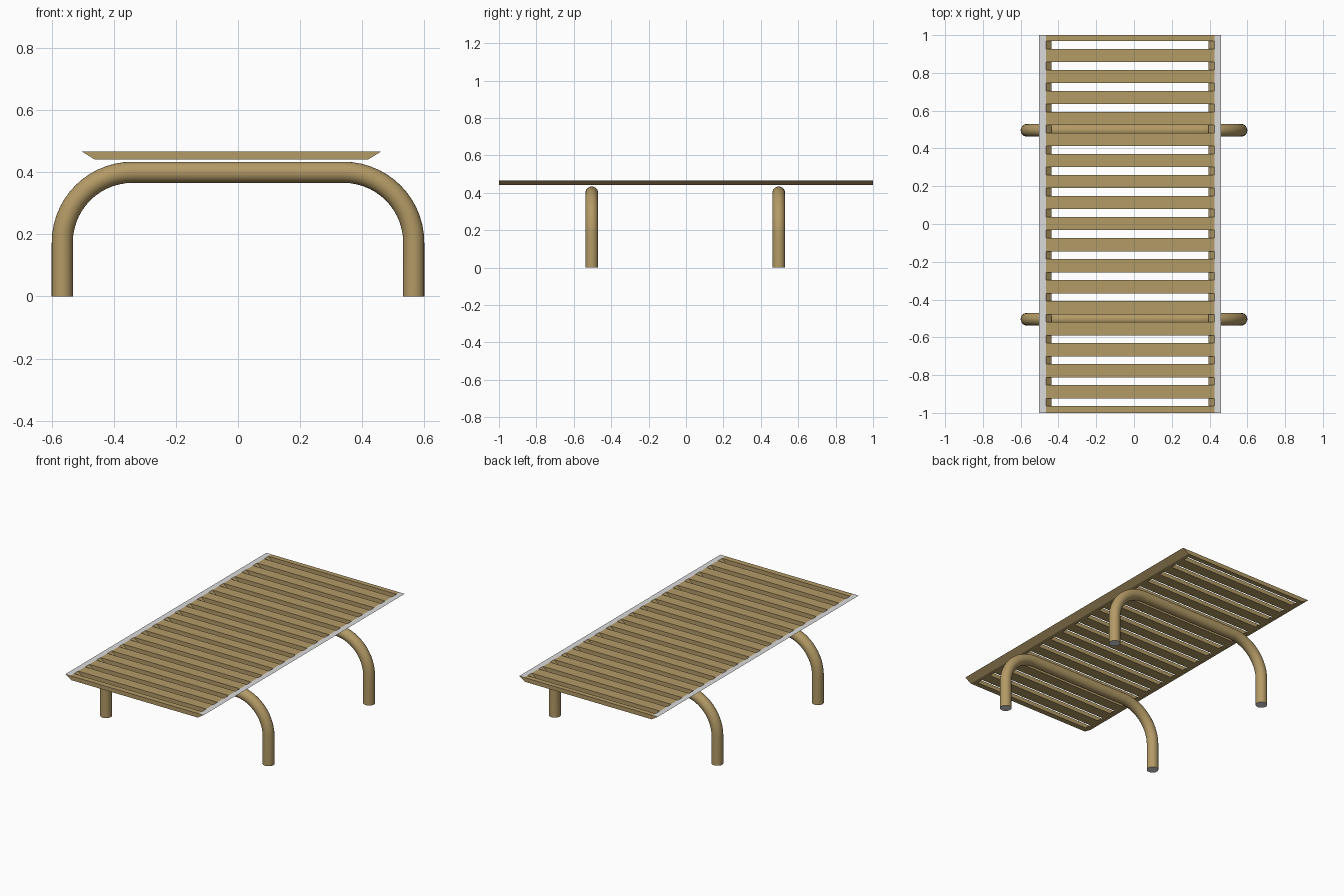
import bpy, bmesh, math
from mathutils import Vector

if "Cube" in bpy.data.objects:
    bpy.data.objects.remove(bpy.data.objects["Cube"])


def mat(name, rgb):
    m = bpy.data.materials.new(name)
    m.diffuse_color = (*[(c / 255) ** 2.2 for c in rgb], 1)
    m.use_nodes = True
    m.node_tree.nodes["Principled BSDF"].inputs["Base Color"].default_value = m.diffuse_color
    return m


wood = mat("warm wood", (178, 153, 102))
grey = mat("light grey", (218, 218, 218))

TOP, BOTTOM, CX = 0.467, 0.441, -0.021


def finish(bm, name):
    bmesh.ops.recalc_face_normals(bm, faces=bm.faces)
    me = bpy.data.meshes.new(name)
    bm.to_mesh(me)
    bm.free()
    me.materials.append(wood)
    me.materials.append(grey)
    ob = bpy.data.objects.new(name, me)
    bpy.context.collection.objects.link(ob)
    return ob


def prism(bm, profile, y0, y1):
    """Extrude an xz profile along y."""
    a = [bm.verts.new((x, y0, z)) for x, z in profile]
    b = [bm.verts.new((x, y1, z)) for x, z in profile]
    n = len(a)
    bm.faces.new(a)
    bm.faces.new(b[::-1])
    return [bm.faces.new((a[i], a[(i + 1) % n], b[(i + 1) % n], b[i])) for i in range(n)]


# Slanted side rails with a grey top face
for side, label in ((-1, "left"), (1, "right")):
    bm = bmesh.new()
    prof = [(CX + side * x, z) for x, z in
            ((0.482, TOP), (0.446, TOP), (0.416, BOTTOM), (0.440, BOTTOM))]
    faces = prism(bm, prof, -1, 1)
    faces[0].material_index = 1
    finish(bm, label + "_rail")

# Slats across the seat, the end ones cut off at the bench ends
PITCH, WIDTH, FIRST = 0.1113, 0.070, -1.0
bm = bmesh.new()
slat = [(CX - 0.446, TOP), (CX + 0.446, TOP), (CX + 0.416, BOTTOM), (CX - 0.416, BOTTOM)]
for i in range(19):
    y = 0.002 + (i - 9) * PITCH
    prism(bm, slat, max(-1, y - WIDTH / 2), min(1, y + WIDTH / 2))
finish(bm, "seat_slats")


# Bent tube legs
def tube_leg(name, y, r=0.034, bend=0.226, half=0.566, height=0.4, sides=24, steps=14):
    cx, cz = half - bend, height - bend
    pts = [(Vector((-half, y, 0)), math.pi)]
    for i in range(steps + 1):
        a = math.pi - i / steps * math.pi / 2
        pts.append((Vector((-cx + bend * math.cos(a), y, cz + bend * math.sin(a))), a))
    pts += [(Vector((-p.x, y, p.z)), math.pi - a) for p, a in reversed(pts)]
    bm = bmesh.new()
    rings = []
    for p, a in pts:
        out = Vector((math.cos(a), 0, math.sin(a)))
        rings.append([bm.verts.new(p + r * (math.cos(t) * out + math.sin(t) * Vector((0, 1, 0))))
                      for t in (2 * math.pi * k / sides for k in range(sides))])
    for a, b in zip(rings, rings[1:]):
        for k in range(sides):
            j = (k + 1) % sides
            bm.faces.new((a[k], a[j], b[j], b[k]))
    # grey feet ends
    for ring in (rings[0], rings[-1]):
        bm.faces.new(ring).material_index = 1
    ob = finish(bm, name)
    bpy.ops.object.select_all(action='DESELECT')
    ob.select_set(True)
    bpy.context.view_layer.objects.active = ob
    bpy.ops.object.shade_smooth_by_angle(angle=math.radians(40))


tube_leg("front_leg", -0.504)
tube_leg("back_leg", 0.496)
